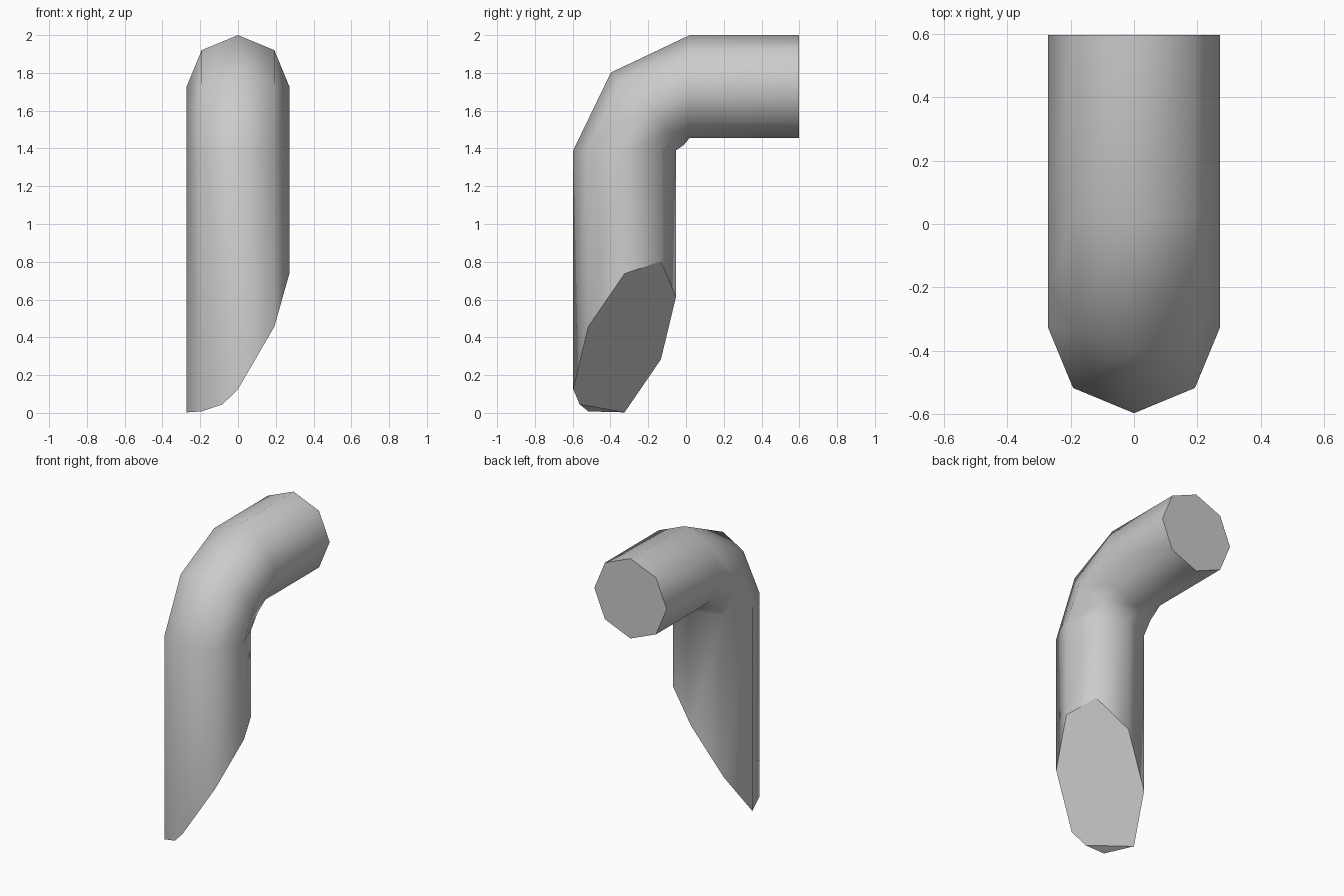
import bpy, bmesh, math
from mathutils import Vector

if "Cube" in bpy.data.objects:
    bpy.data.objects.remove(bpy.data.objects["Cube"])

R = 0.272      # pipe radius
SIDES = 8

# (centre y, centre z, tilt of the section) along the pipe
path = [(-0.325, -0.5, 0), (-0.325, 1.39, 0), (-0.205, 1.61, 45),
        (0.02, 1.728, 90), (0.597, 1.728, 90)]

bm = bmesh.new()

# Octagonal pipe swept along the bend
rings = []
for cy, cz, tilt in path:
    t = math.radians(tilt)
    ring = []
    for i in range(SIDES):
        a = 2 * math.pi * i / SIDES
        s = R * math.sin(a)
        ring.append(bm.verts.new((R * math.cos(a), cy + s * math.cos(t), cz - s * math.sin(t))))
    rings.append(ring)
for lo, hi in zip(rings, rings[1:]):
    for i in range(SIDES):
        j = (i + 1) % SIDES
        bm.faces.new((lo[i], lo[j], hi[j], hi[i])).smooth = True
caps = [bm.faces.new(rings[-1])]
bm.faces.new(rings[0][::-1])


def cut(point, normal):
    """Slice off everything on the normal side and cap the opening."""
    bmesh.ops.bisect_plane(bm, geom=bm.verts[:] + bm.edges[:] + bm.faces[:], dist=1e-5,
                           plane_co=point, plane_no=normal, clear_outer=True)
    edges = [e for e in bm.edges if e.is_boundary]
    for f in bmesh.ops.holes_fill(bm, edges=edges, sides=0)["faces"]:
        f.smooth = False


# Slanted lower end, then the small trimmed tip
cut(Vector((0, -0.325, 0.37)), Vector((1.35, 0.9, -1)))
p, q, r = Vector((-0.09, -0.557, 0.043)), Vector((-0.192, -0.517, 0.008)), Vector((-0.271, -0.325, 0.003))
n = (q - p).cross(r - p)
cut(p, n if n.z < 0 else -n)

# Crisp edges around flat ends
bmesh.ops.recalc_face_normals(bm, faces=bm.faces[:])
for e in bm.edges:
    e.smooth = all(f.smooth for f in e.link_faces)

mesh = bpy.data.meshes.new("bent_pipe")
bm.to_mesh(mesh)
bm.free()
bpy.context.collection.objects.link(bpy.data.objects.new("bent_pipe", mesh))
